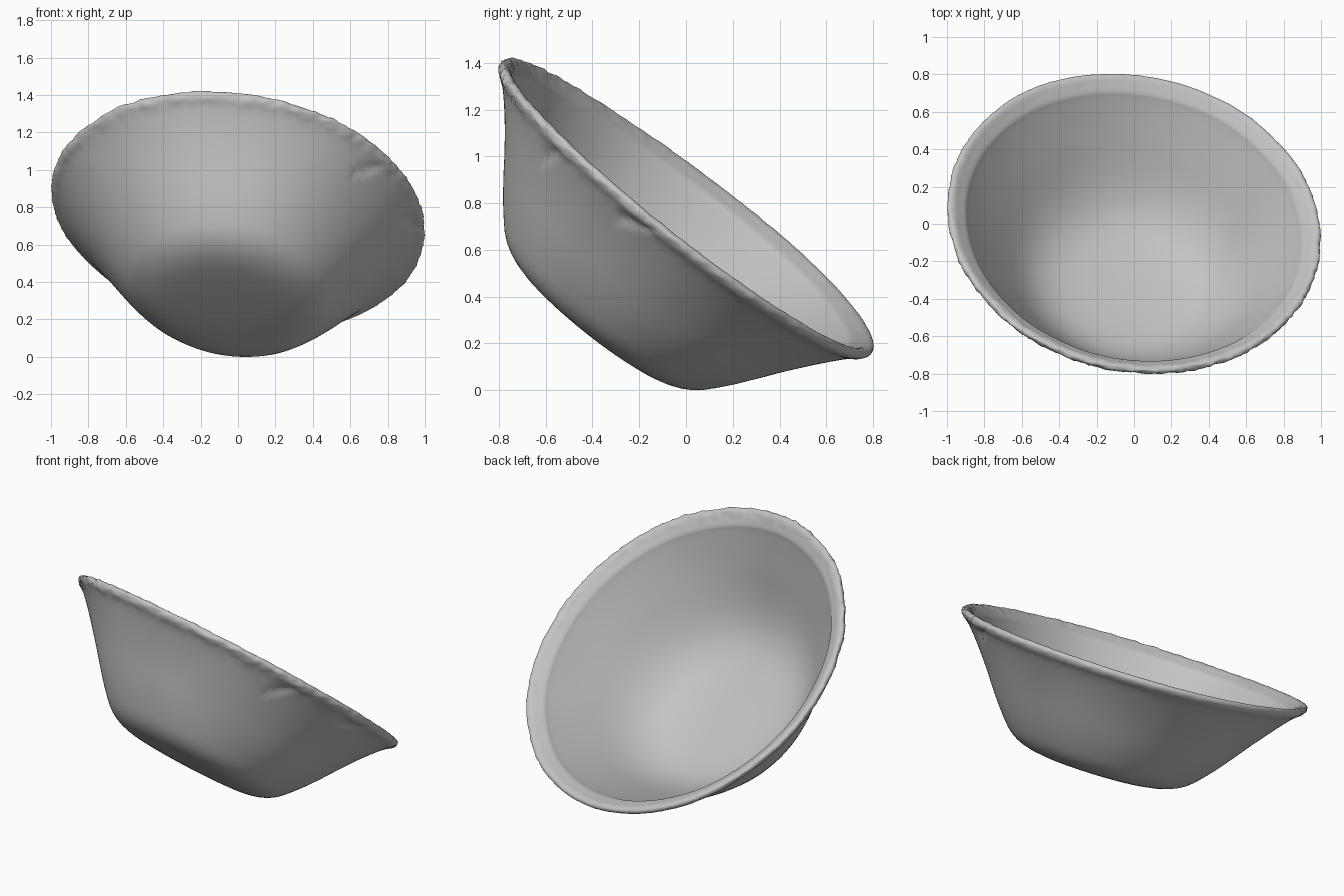
import bpy
import bmesh
import math
from mathutils import Vector, noise

cube = bpy.data.objects.get("Cube")
if cube:
    bpy.data.objects.remove(cube, do_unlink=True)

# One plain grey clay
clay = bpy.data.materials.new("grey clay")
clay.use_nodes = True
GREY = (0.55, 0.55, 0.55, 1.0)
clay.diffuse_color = GREY
bsdf = clay.node_tree.nodes["Principled BSDF"]
bsdf.inputs["Base Color"].default_value = GREY
bsdf.inputs["Roughness"].default_value = 0.8

# Cross-section (radius, height along axis):
# base, outer wall, lip, flat rim band, inner wall, rounded floor
PROFILE = [
    (0.0, -0.658), (0.24, -0.654), (0.40, -0.638), (0.515, -0.588),
    (0.607, -0.495), (0.69, -0.39), (0.775, -0.275), (0.87, -0.155),
    (0.95, -0.065), (0.992, -0.032), (1.007, -0.006), (0.998, 0.012),
    (0.975, 0.012), (0.942, -0.008), (0.910, -0.030), (0.892, -0.055),
    (0.83, -0.138), (0.74, -0.255), (0.655, -0.365), (0.575, -0.455),
    (0.48, -0.53), (0.36, -0.58), (0.19, -0.604), (0.0, -0.61),
]
SEGMENTS = 300
STEPS = 3
AXIS = Vector((0.135, 0.615, 0.776)).normalized()
CENTRE = Vector((0, 0, 0.785))
BASE_SHIFT = Vector((0.035, 0, 0))      # the base sits a little off the axis
WARP_ANGLE = math.radians(140)          # where the rim bows upward

# Cracks: start, end, width, depth
CRACKS = [
    (Vector((0.64, -0.62, 1.00)), Vector((0.76, -0.54, 1.03)), 0.016, 0.022),
    (Vector((0.90, -0.27, 0.75)), Vector((0.97, -0.12, 0.70)), 0.022, 0.028),
    (Vector((-0.61, -0.66, 1.17)), Vector((-0.62, -0.66, 1.27)), 0.016, 0.022),
    (Vector((-0.20, 0.30, 0.35)), Vector((-0.10, 0.31, 0.35)), 0.020, 0.014),
    (Vector((0.57, -0.15, 0.39)), Vector((0.58, -0.05, 0.38)), 0.020, 0.012),
]


def smooth_profile(points, steps):
    """Catmull-Rom curve through the points."""
    p = [Vector(q) for q in points]
    p = [2 * p[0] - p[1]] + p + [2 * p[-1] - p[-2]]
    out = []
    for i in range(1, len(p) - 2):
        a, b, c, d = p[i - 1:i + 3]
        for s in range(steps):
            t = s / steps
            out.append(0.5 * (2 * b + (c - a) * t
                              + (2 * a - 5 * b + 4 * c - d) * t ** 2
                              + (3 * b - a - 3 * c + d) * t ** 3))
    out.append(p[-2])
    return out


def place(local, turn):
    """Tilt a point of the bowl into the world, sliding the base sideways."""
    return CENTRE + turn @ local - BASE_SHIFT * (local.z / 0.65)


def gouge(co, inward):
    """Push a point inward where it lies close to a crack."""
    shift = 0.0
    for a, b, width, depth in CRACKS:
        t = max(0.0, min(1.0, (co - a).dot(b - a) / (b - a).length_squared))
        dist = (co - a.lerp(b, t)).length
        shift += depth * math.exp(-(dist / width) ** 2)
    return co + inward * shift


def shaped(r, h, angle, turn):
    """Place one profile point in the tilted bowl, with hand-made unevenness."""
    radial = Vector((math.cos(angle), math.sin(angle), 0))
    lip = max(0.0, 1 - Vector((r - 0.99, h + 0.01)).length / 0.07)
    rough = 0.6 - 0.4 * radial.y
    seed = radial * r + Vector((0, 0, h))
    h += 0.025 * r ** 3 * max(0.0, math.cos(angle - WARP_ANGLE)) ** 3
    r += 0.005 * noise.noise(seed * 3) * min(1, r * 2)
    r += lip * rough * (0.010 * noise.noise(seed * 13) + 0.014 * noise.noise(seed * 38))
    h += lip * rough * 0.008 * noise.noise(seed * 22 + Vector((5, 2, 1)))
    co = place(radial * r + Vector((0, 0, h)), turn)
    return gouge(co, -(turn @ radial))


# Spin the cross-section into a closed shell
turn = Vector((0, 0, 1)).rotation_difference(AXIS)
bm = bmesh.new()
rings = []
for r, h in smooth_profile(PROFILE, STEPS):
    if r < 1e-5:
        rings.append([bm.verts.new(place(Vector((0, 0, h)), turn))])
    else:
        rings.append([bm.verts.new(shaped(r, h, math.tau * i / SEGMENTS, turn))
                      for i in range(SEGMENTS)])
for low, high in zip(rings, rings[1:]):
    for i in range(SEGMENTS):
        j = (i + 1) % SEGMENTS
        if len(low) == 1:
            bm.faces.new((low[0], high[j], high[i]))
        elif len(high) == 1:
            bm.faces.new((low[i], low[j], high[0]))
        else:
            bm.faces.new((low[i], low[j], high[j], high[i]))
bmesh.ops.recalc_face_normals(bm, faces=bm.faces)

# Stand the bowl on the ground, centred
xs, ys, zs = zip(*(v.co for v in bm.verts))
offset = Vector((-(min(xs) + max(xs)) / 2, -(min(ys) + max(ys)) / 2, -min(zs)))
bmesh.ops.translate(bm, vec=offset, verts=bm.verts)

mesh = bpy.data.meshes.new("bowl")
bm.to_mesh(mesh)
bm.free()
bowl = bpy.data.objects.new("bowl", mesh)
bpy.context.collection.objects.link(bowl)
mesh.materials.append(clay)

bpy.ops.object.select_all(action='DESELECT')
bowl.select_set(True)
bpy.context.view_layer.objects.active = bowl
bpy.ops.object.shade_smooth_by_angle(angle=math.radians(50))
